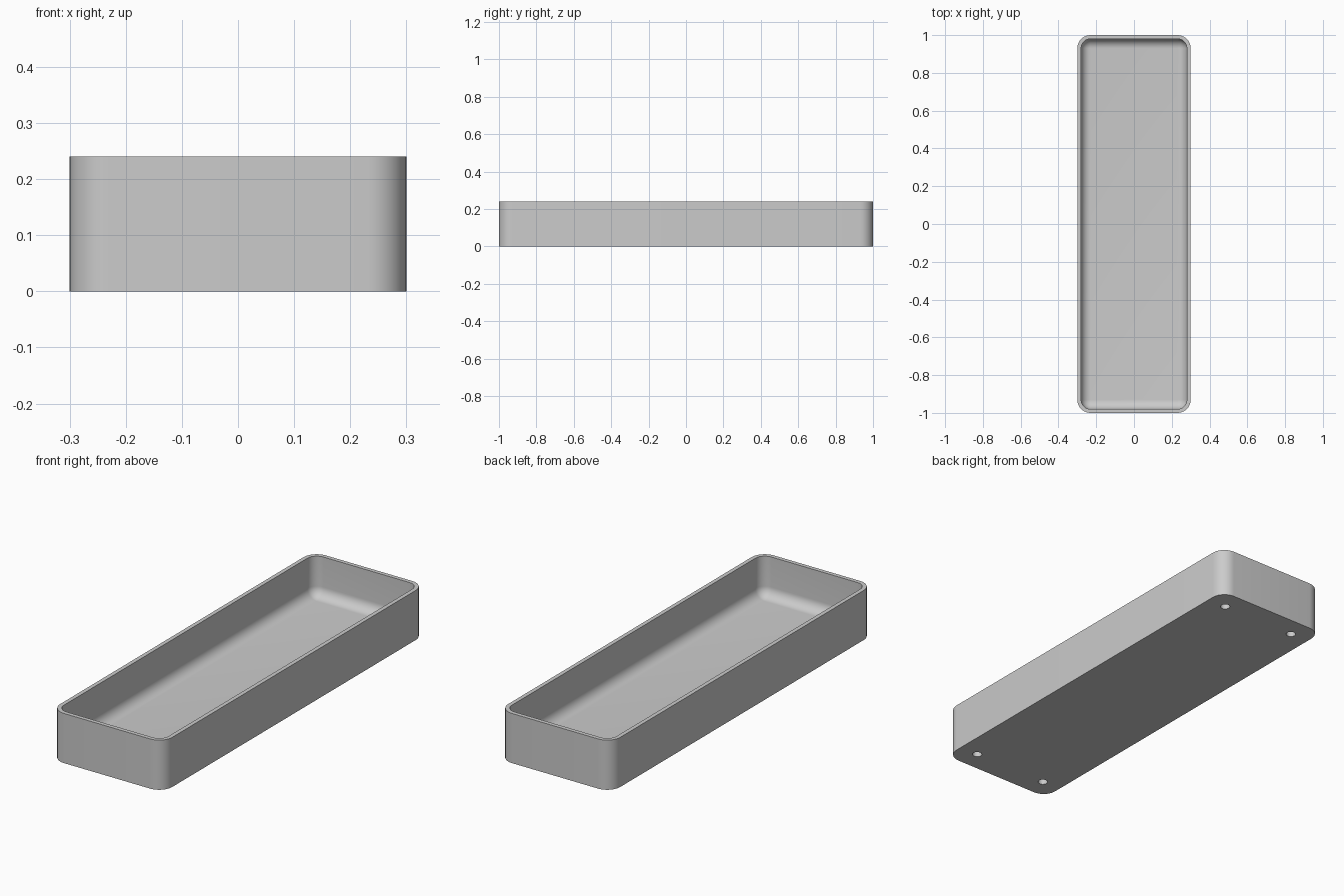
import bpy, bmesh, math

if "Cube" in bpy.data.objects:
    bpy.data.objects.remove(bpy.data.objects["Cube"], do_unlink=True)

HALF_X, HALF_Y, HEIGHT = 0.3, 1.0, 0.24
WALL, FLOOR, CORNER, FILLET = 0.02, 0.045, 0.07, 0.05
STEPS = 10

grey = bpy.data.materials.new("light grey")
grey.use_nodes = True
colour = (0.6, 0.6, 0.6, 1)
grey.diffuse_color = colour
grey.node_tree.nodes["Principled BSDF"].inputs["Base Color"].default_value = colour


def ring(bm, inset, z):
    """Rounded rectangle of vertices, inset from the outer outline."""
    r = max(CORNER - inset, 0.0005)
    cx, cy = HALF_X - inset - r, HALF_Y - inset - r
    verts = []
    for quarter, (sx, sy) in enumerate([(1, 1), (-1, 1), (-1, -1), (1, -1)]):
        for i in range(STEPS + 1):
            a = math.pi / 2 * (quarter + i / STEPS)
            verts.append(bm.verts.new((sx * cx + r * math.cos(a),
                                       sy * cy + r * math.sin(a), z)))
    return verts


# Tray shell: outer wall, rim, inner wall and rounded floor edge
profile = [(0, 0), (0, HEIGHT), (WALL, HEIGHT)]
for i in range(STEPS + 1):
    a = math.pi / 2 * i / STEPS
    profile.append((WALL + FILLET * (1 - math.cos(a)),
                    FLOOR + FILLET * (1 - math.sin(a))))

bm = bmesh.new()
rings = [ring(bm, inset, z) for inset, z in profile]
for low, high in zip(rings, rings[1:]):
    for i in range(len(low)):
        j = (i + 1) % len(low)
        bm.faces.new((low[i], low[j], high[j], high[i]))
bm.faces.new(reversed(rings[0]))
bm.faces.new(rings[-1])
bmesh.ops.remove_doubles(bm, verts=bm.verts, dist=0.0015)
bmesh.ops.recalc_face_normals(bm, faces=bm.faces)
mesh = bpy.data.meshes.new("tray")
bm.to_mesh(mesh)
bm.free()
mesh.materials.append(grey)
tray = bpy.data.objects.new("tray", mesh)
bpy.context.collection.objects.link(tray)

# Blind round holes under the four corners
bm = bmesh.new()
for sx in (-1, 1):
    for sy in (-1, 1):
        made = bmesh.ops.create_cone(bm, cap_ends=True, segments=32, radius1=0.022,
                                     radius2=0.022, depth=0.05)
        bmesh.ops.translate(bm, verts=made["verts"], vec=(sx * 0.2, sy * 0.9, 0))
mesh = bpy.data.meshes.new("hole_cutter")
bm.to_mesh(mesh)
bm.free()
mesh.materials.append(grey)
cutter = bpy.data.objects.new("hole_cutter", mesh)
bpy.context.collection.objects.link(cutter)

bpy.context.view_layer.objects.active = tray
tray.select_set(True)
cut = tray.modifiers.new("holes", "BOOLEAN")
cut.operation = "DIFFERENCE"
cut.solver = "EXACT"
cut.object = cutter
bpy.ops.object.modifier_apply(modifier=cut.name)
bpy.data.objects.remove(cutter, do_unlink=True)

bpy.ops.object.shade_smooth_by_angle(angle=math.radians(35))
